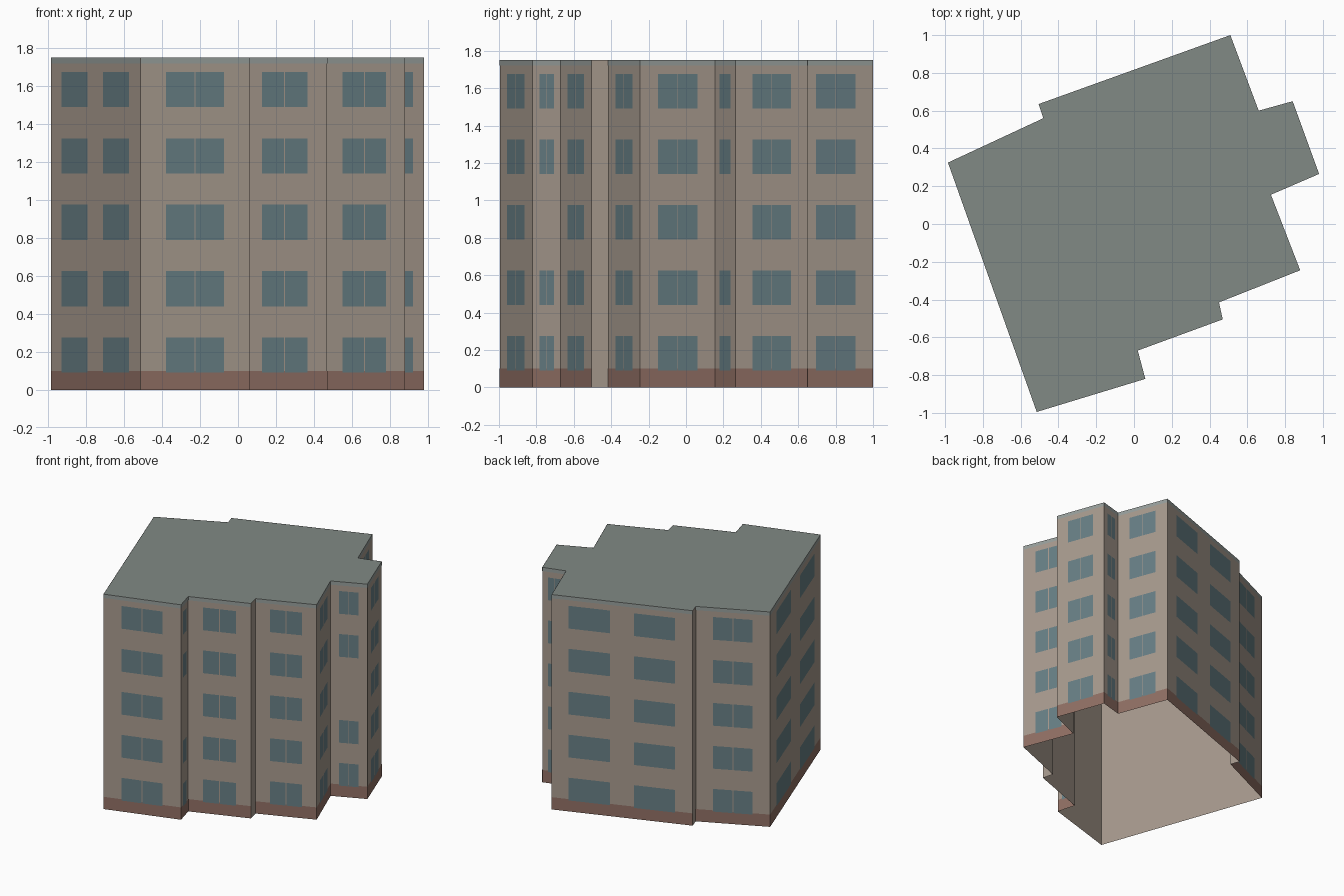
import bpy
import bmesh
from mathutils import Vector

if "Cube" in bpy.data.objects:
    bpy.data.objects.remove(bpy.data.objects["Cube"])

HEIGHT = 1.75
PLINTH_TOP = 0.10
CORNICE_BOTTOM = 1.72
FLOORS = 5
PITCH, SILL, WIN_H = 0.35, 0.09, 0.185

PAIR = [(0.235, 0.494), (0.506, 0.765)]    # one window with two panes
TWIN = [(0.12, 0.415), (0.585, 0.875)]     # two separate wide windows
ALL = range(FLOORS)
GAP = [0, 1, 3, 4]                         # one floor left blank

# Footprint, counter-clockwise: corner, panes on the wall that starts there, floors
PLAN = [
    ((-0.515, -0.995), PAIR, ALL),
    ((0.06, -0.82), PAIR, GAP),
    ((0.02, -0.67), PAIR, ALL),
    ((0.47, -0.505), None, ALL),
    ((0.45, -0.415), PAIR, ALL),
    ((0.88, -0.245), PAIR, ALL),
    ((0.725, 0.155), PAIR, GAP),
    ((0.98, 0.265), PAIR, ALL),
    ((0.84, 0.65), PAIR, ALL),
    ((0.66, 0.60), PAIR, ALL),
    ((0.51, 1.0), TWIN, ALL),
    ((-0.505, 0.635), None, ALL),
    ((-0.48, 0.56), PAIR, ALL),
    ((-0.985, 0.325), TWIN, ALL),
]


def material(name, rgb):
    mat = bpy.data.materials.new(name)
    mat.diffuse_color = [(c / 255) ** 2.2 for c in rgb] + [1]
    mat.use_nodes = True
    mat.node_tree.nodes["Principled BSDF"].inputs["Base Color"].default_value = mat.diffuse_color
    return mat


def make_object(name, bm, mat):
    mesh = bpy.data.meshes.new(name)
    bm.to_mesh(mesh)
    bm.free()
    mesh.materials.append(mat)
    obj = bpy.data.objects.new(name, mesh)
    bpy.context.collection.objects.link(obj)
    return obj


def panel(bm, a, b, u0, u1, z0, z1, offset=0.0):
    """Upright rectangle on the wall a-b, pushed outward by offset."""
    d = b - a
    out = Vector((d.y, -d.x)).normalized() * offset
    p, q = a + d * u0 + out, a + d * u1 + out
    bm.faces.new([bm.verts.new((v.x, v.y, z))
                  for v, z in ((p, z0), (q, z0), (q, z1), (p, z1))])


corners = [Vector(row[0]) for row in PLAN]
walls, plinth, cornice, windows, roof = (bmesh.new() for _ in range(5))

# Walls with their plinth, cornice and window panels
for i, (_, panes, floors) in enumerate(PLAN):
    a, b = corners[i], corners[(i + 1) % len(corners)]
    panel(walls, a, b, 0, 1, 0, HEIGHT)
    if panes is None:
        continue
    panel(plinth, a, b, 0, 1, 0, PLINTH_TOP, 0.001)
    panel(cornice, a, b, 0, 1, CORNICE_BOTTOM, HEIGHT, 0.001)
    for floor in floors:
        z = SILL + floor * PITCH
        for u0, u1 in panes:
            panel(windows, a, b, u0, u1, z, z + WIN_H, 0.002)
bmesh.ops.remove_doubles(walls, verts=walls.verts, dist=0.0005)

# Flat roof; the underside stays open
roof.faces.new([roof.verts.new((c.x, c.y, HEIGHT)) for c in corners])

make_object("walls", walls, material("wall_tan", (166, 153, 141)))
make_object("plinth", plinth, material("plinth_brown", (143, 111, 100)))
make_object("cornice", cornice, material("cornice_grey", (150, 157, 154)))
make_object("windows", windows, material("window_blue", (103, 126, 132)))
make_object("roof", roof, material("roof_grey", (128, 136, 132)))
